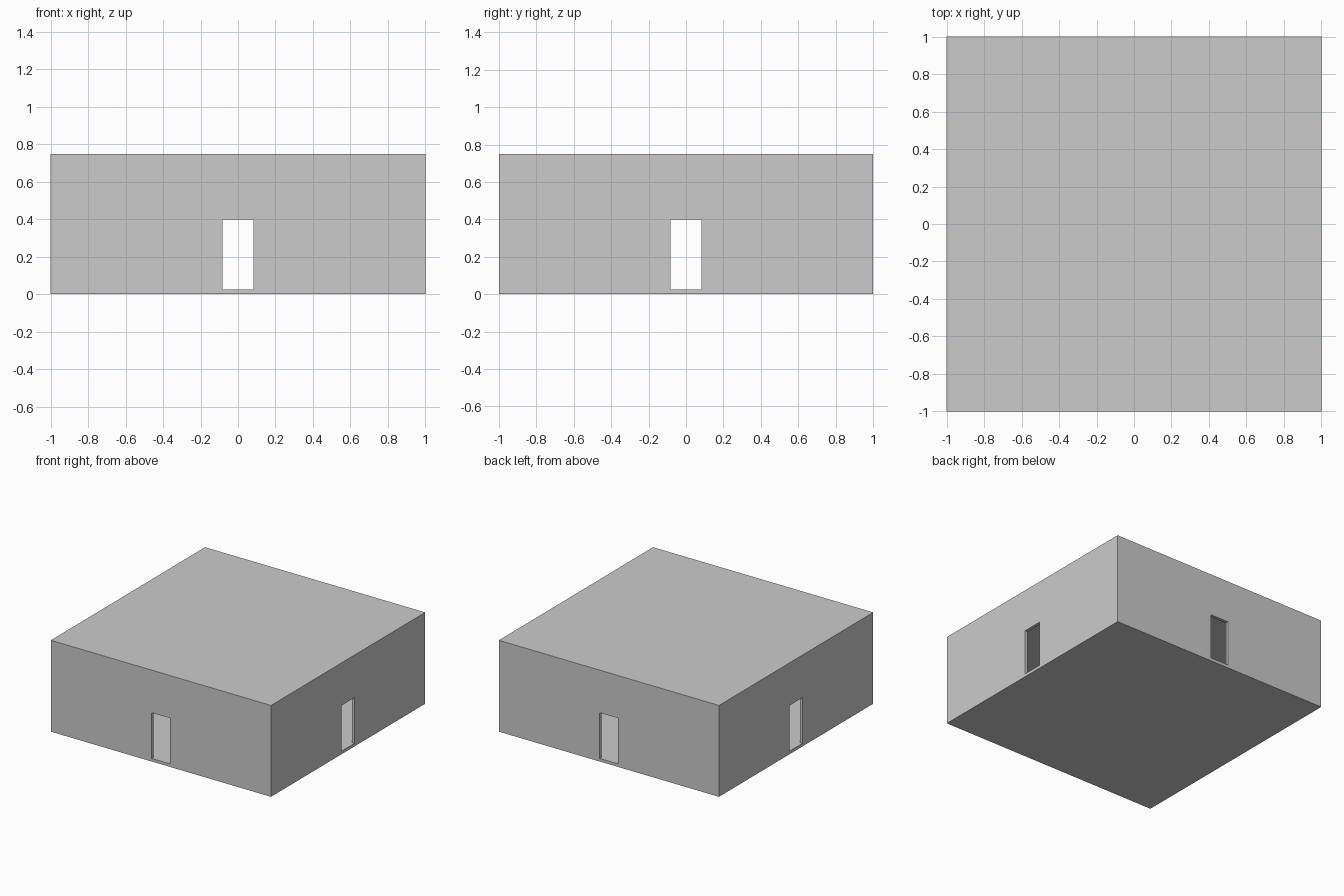
import bpy

if "Cube" in bpy.data.objects:
    bpy.data.objects.remove(bpy.data.objects["Cube"])

SIZE, HEIGHT, WALL = 2.0, 0.75, 0.025
DOOR_W, DOOR_TOP = 0.167, 0.40


def box(name, size, z_min):
    """Box centred on x and y, with its bottom at z_min."""
    bpy.ops.mesh.primitive_cube_add(size=1, location=(0, 0, z_min + size[2] / 2))
    ob = bpy.context.object
    ob.name = name
    ob.scale = size
    bpy.ops.object.transform_apply(location=True, rotation=False, scale=True)
    return ob


def cut(target, cutter):
    """Subtract the cutter from the target and remove it."""
    mod = target.modifiers.new("cut", 'BOOLEAN')
    mod.operation = 'DIFFERENCE'
    mod.solver = 'EXACT'
    mod.object = cutter
    bpy.context.view_layer.objects.active = target
    bpy.ops.object.modifier_apply(modifier=mod.name)
    bpy.data.objects.remove(cutter, do_unlink=True)


# Closed room shell: floor, walls and flat roof
room = box("room_shell", (SIZE, SIZE, HEIGHT), 0)
inner = SIZE - 2 * WALL
cut(room, box("interior_cutter", (inner, inner, HEIGHT - 2 * WALL), WALL))

# Doorways in all four walls, sills level with the floor
door_h = DOOR_TOP - WALL
cut(room, box("door_cutter_front_back", (DOOR_W, SIZE + 0.2, door_h), WALL))
cut(room, box("door_cutter_sides", (SIZE + 0.2, DOOR_W, door_h), WALL))
